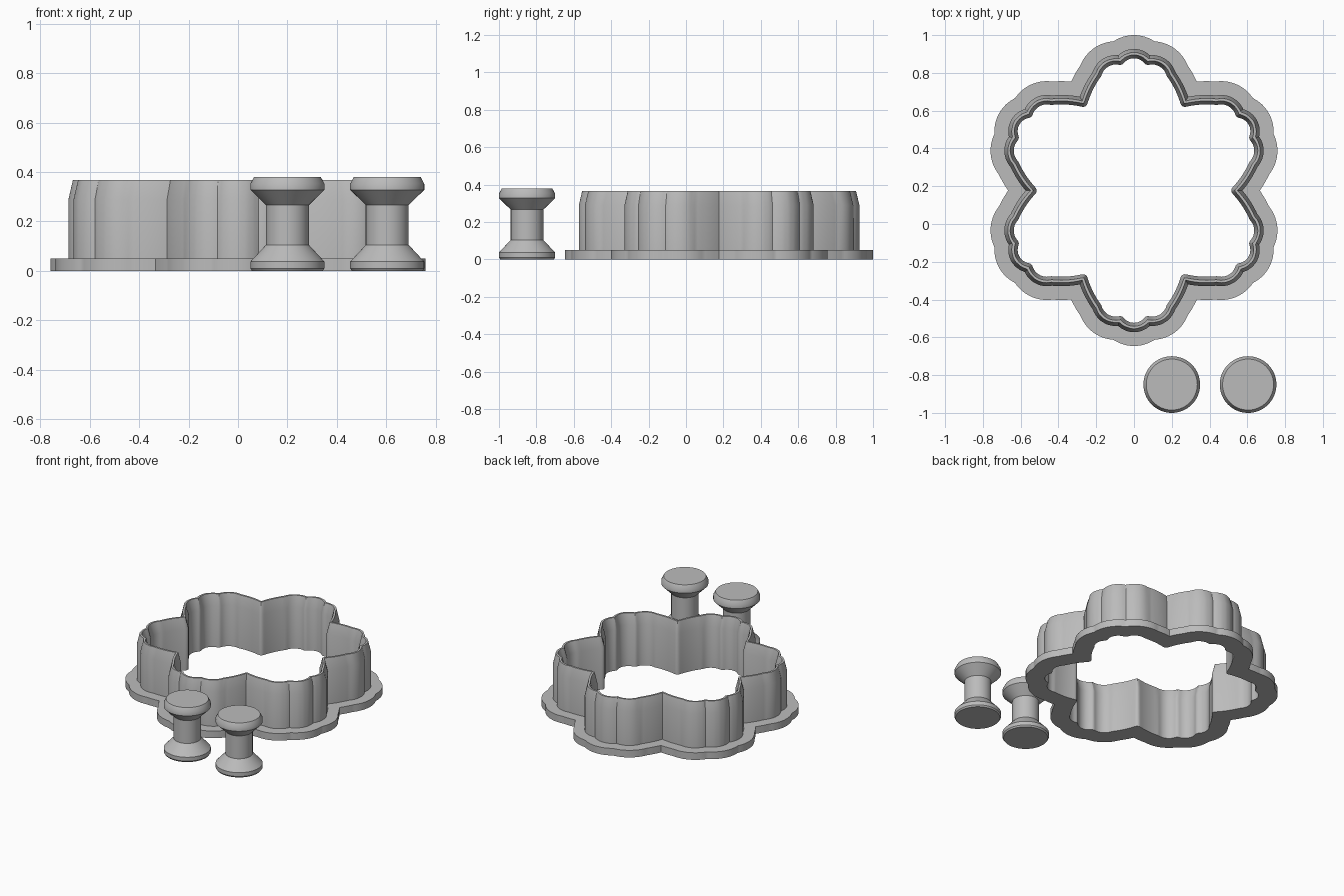
import bpy, bmesh, math
from mathutils import Vector, Matrix

old = bpy.data.objects.get("Cube")
if old:
    bpy.data.objects.remove(old)

grey = bpy.data.materials.new("plain grey")
grey.use_nodes = True
grey.diffuse_color = (0.5, 0.5, 0.5, 1)
grey.node_tree.nodes["Principled BSDF"].inputs["Base Color"].default_value = (0.5, 0.5, 0.5, 1)


def finish(bm, name, location):
    """Turn a bmesh into a smooth-shaded object with crisp edges."""
    bmesh.ops.recalc_face_normals(bm, faces=bm.faces)
    mesh = bpy.data.meshes.new(name)
    bm.to_mesh(mesh)
    bm.free()
    mesh.materials.append(grey)
    obj = bpy.data.objects.new(name, mesh)
    obj.location = location
    bpy.context.collection.objects.link(obj)
    bpy.ops.object.select_all(action='DESELECT')
    obj.select_set(True)
    bpy.context.view_layer.objects.active = obj
    bpy.ops.object.shade_smooth_by_angle(angle=math.radians(30))


def bridge(bm, a, b):
    """Join two closed rings of vertices with quads."""
    n = len(a)
    for i in range(n):
        j = (i + 1) % n
        bm.faces.new((a[i], a[j], b[j], b[i]))


def arc(a, b, bulge, steps=18):
    """Points from a towards b along an arc that bulges to the right."""
    a, b = Vector(a), Vector(b)
    d = b - a
    side = Vector((d.y, -d.x)).normalized()
    half = d.length / 2
    radius = (half ** 2 + bulge ** 2) / (2 * bulge)
    centre = (a + b) / 2 + side * (bulge - radius)
    sweep = 2 * math.asin(half / radius)
    return [centre + Matrix.Rotation(sweep * k / steps, 2) @ (a - centre) for k in range(steps)]


# Centre line of the flower: six petals, each with two sides and three lobes
valley, shoulder, notch = (0.27, 0.468), (0.196, 0.617), (0.074, 0.69)
flip = lambda p: (-p[0], p[1])
petal = (arc(valley, shoulder, 0.007) + arc(shoulder, notch, 0.028)
         + arc(notch, flip(notch), 0.035) + arc(flip(notch), flip(shoulder), 0.028)
         + arc(flip(shoulder), flip(valley), 0.007))
path = [Matrix.Rotation(math.radians(60 * k), 2) @ p for k in range(6) for p in petal]


def outline(offset, count=540):
    """Parallel curve of the centre line, rounded like a rolling disc."""
    sign = 1 if offset > 0 else -1
    ring = []
    for i in range(count):
        t = 2 * math.pi * i / count
        u = Vector((math.cos(t), math.sin(t)))
        hits = []
        for p in path:
            along, across = p.dot(u), p.x * u.y - p.y * u.x
            if along > 0 and abs(across) < abs(offset):
                hits.append(along + sign * math.sqrt(offset ** 2 - across ** 2))
        ring.append(u * (max(hits) if sign > 0 else min(hits)))
    return ring


# Cutter: flange and tapered blade as one closed cross-section (offset, height)
section = [(0.098, 0), (0.098, 0.05), (0.025, 0.05), (0.025, 0.29),
           (0.007, 0.367), (-0.007, 0.367), (-0.025, 0.29), (-0.025, 0)]
curves = {d: outline(d) for d in {s[0] for s in section}}
bm = bmesh.new()
rings = [[bm.verts.new((p.x, p.y, z)) for p in curves[d]] for d, z in section]
for k, ring in enumerate(rings):
    bridge(bm, ring, rings[(k + 1) % len(rings)])
finish(bm, "flower_cutter", (0, 0.177, 0))

# Two spool-shaped knobs, lathed from (radius, height)
spool = [(0.143, 0), (0.15, 0.01), (0.15, 0.037), (0.087, 0.105),
         (0.087, 0.266), (0.15, 0.328), (0.15, 0.352), (0.135, 0.38)]
for name, x in (("right_knob", 0.2), ("left_knob", 0.604)):
    bm = bmesh.new()
    n = 64
    rings = [[bm.verts.new((r * math.cos(2 * math.pi * i / n), r * math.sin(2 * math.pi * i / n), z))
              for i in range(n)] for r, z in spool]
    for a, b in zip(rings, rings[1:]):
        bridge(bm, a, b)
    bm.faces.new(rings[0])
    bm.faces.new(rings[-1])
    finish(bm, name, (x, -0.85, 0))
